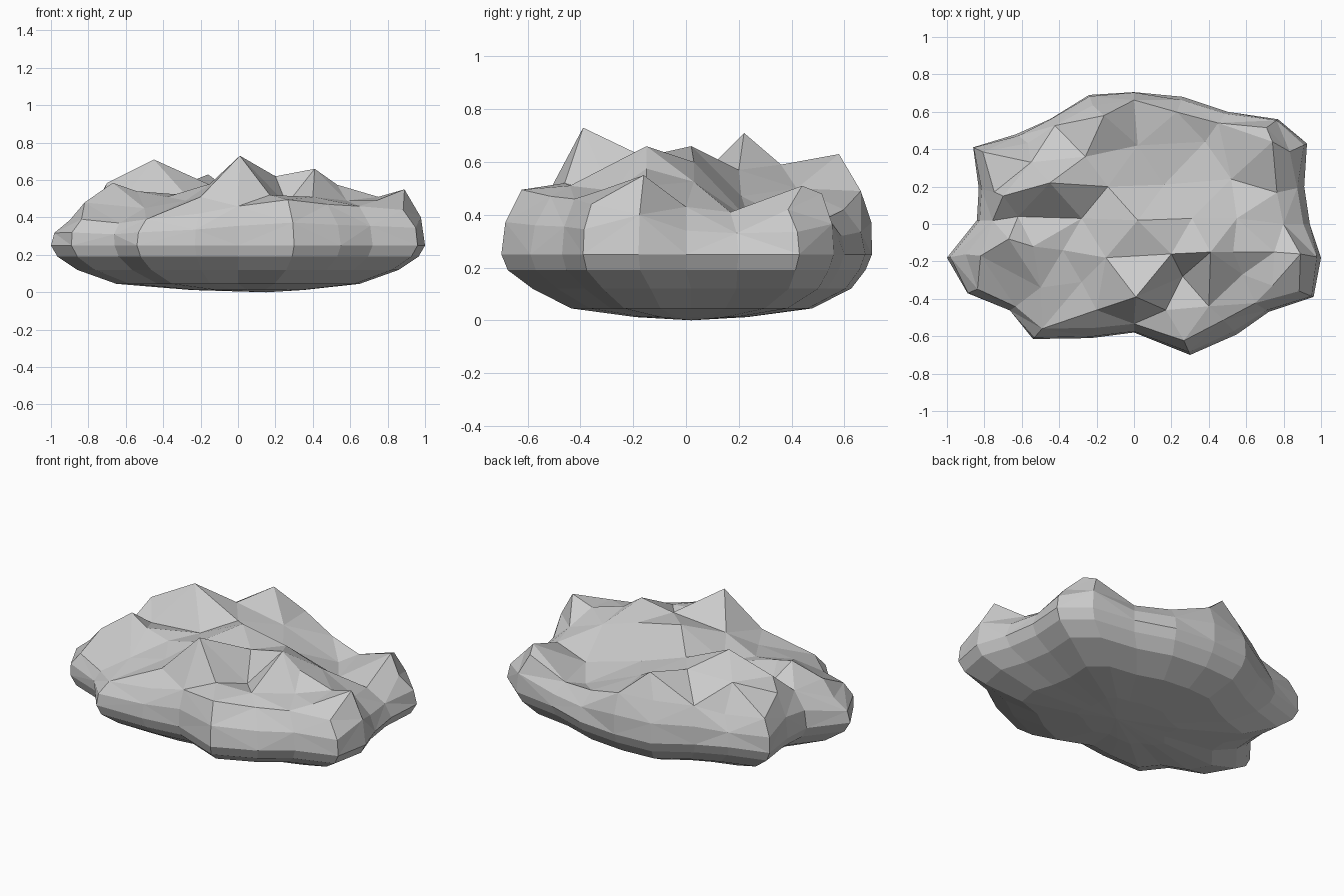
import bpy, bmesh
from mathutils import Vector
from mathutils.geometry import delaunay_2d_cdt

if "Cube" in bpy.data.objects:
    bpy.data.objects.remove(bpy.data.objects["Cube"])

# Outline seen from above: x, y, shoulder height, shoulder inset scale
OUTLINE = [
    (1.0, -.18, .55, .89), (.94, 0, .43, .85), (.91, .2, .41, .84), (.925, .43, .42, .9),
    (.77, .56, .48, .92), (.5, .6, .39, .9), (.26, .68, .42, .88), (0, .705, .49, .94),
    (-.24, .69, .49, .92), (-.45, .56, .47, .94), (-.63, .48, .42, .9), (-.86, .41, .44, .94),
    (-.83, .19, .50, .9), (-.84, .02, .46, .9), (-1.0, -.18, .385, .9), (-.89, -.37, .39, .94),
    (-.66, -.46, .37, .96), (-.54, -.615, .39, .91), (-.23, -.61, .42, .91), (0, -.58, .46, .92),
    (.3, -.7, .495, .89), (.55, -.59, .47, .87), (.72, -.47, .46, .9), (.96, -.39, .44, .92)]

# Peaks and hollows of the upper surface
PEAKS = [
    (.01, -.39, .73), (.41, -.15, .66), (-.45, .22, .71), (-.16, .58, .63),
    (-.7, .15, .585), (.02, .02, .66), (.2, -.16, .62), (.31, .03, .60),
    (-.14, .2, .57), (-.15, -.18, .58), (-.26, .36, .59), (-.55, .33, .575),
    (.55, .03, .525), (.53, -.15, .575), (-.67, -.08, .585), (-.82, -.17, .48),
    (.74, .44, .51), (-.54, -.12, .54)]
HOLLOWS = [
    (.26, -.28, .47), (.58, -.27, .49), (-.28, .03, .52), (-.62, .04, .49),
    (-.38, -.14, .51), (-.28, -.31, .49), (-.5, -.34, .45), (.02, .42, .50),
    (.16, .21, .47), (.52, .24, .38), (.38, .44, .36), (.75, -.15, .51),
    (.17, -.46, .52), (.4, -.44, .51), (.74, -.33, .49), (-.2, -.46, .51)]

bm = bmesh.new()
n = len(OUTLINE)


def add_ring(shape, dx=0, dy=0):
    """One loop of the outline; shape gives (scale, z) from shoulder z and inset."""
    loop = []
    for x, y, s, inset in OUTLINE:
        k, z = shape(s, inset)
        loop.append(bm.verts.new((x * k + dx, y * k + dy, z)))
    return loop


# Underside and walls
rings = [add_ring(lambda s, i: (.3, .012), .05, .02),
         add_ring(lambda s, i: (.65, .045), 0, .02),
         add_ring(lambda s, i: (.86, .12), 0, .02),
         add_ring(lambda s, i: (.965, .19)),
         add_ring(lambda s, i: (1, .25)),
         add_ring(lambda s, i: (.62 + .38 * i + .02, .25 + (s - .25) * .5)),
         add_ring(lambda s, i: (i, s))]
for j, (lower, upper) in enumerate(zip(rings, rings[1:])):
    for i in range(n):
        k = (i + 1) % n
        a, b, c, d = lower[i], lower[k], upper[k], upper[i]
        if (i + j) % 2:
            bm.faces.new((a, b, c))
            bm.faces.new((a, c, d))
        else:
            bm.faces.new((a, b, d))
            bm.faces.new((b, c, d))
base = bm.verts.new((.15, .02, 0))
for i in range(n):
    bm.faces.new((base, rings[0][(i + 1) % n], rings[0][i]))

# Craggy top, triangulated between the shoulder and the landmarks
top = rings[-1] + [bm.verts.new(p) for p in PEAKS + HOLLOWS]
coords = [Vector((v.co.x, v.co.y)) for v in top]
result = delaunay_2d_cdt(coords, [], [list(range(n))], 1, 1e-5)
faces, origin = result[2], result[3]
for f in faces:
    bm.faces.new([top[origin[i][0]] for i in f])

bmesh.ops.recalc_face_normals(bm, faces=bm.faces[:])
mesh = bpy.data.meshes.new("rock")
bm.to_mesh(mesh)
bm.free()
rock = bpy.data.objects.new("rock", mesh)
bpy.context.collection.objects.link(rock)
